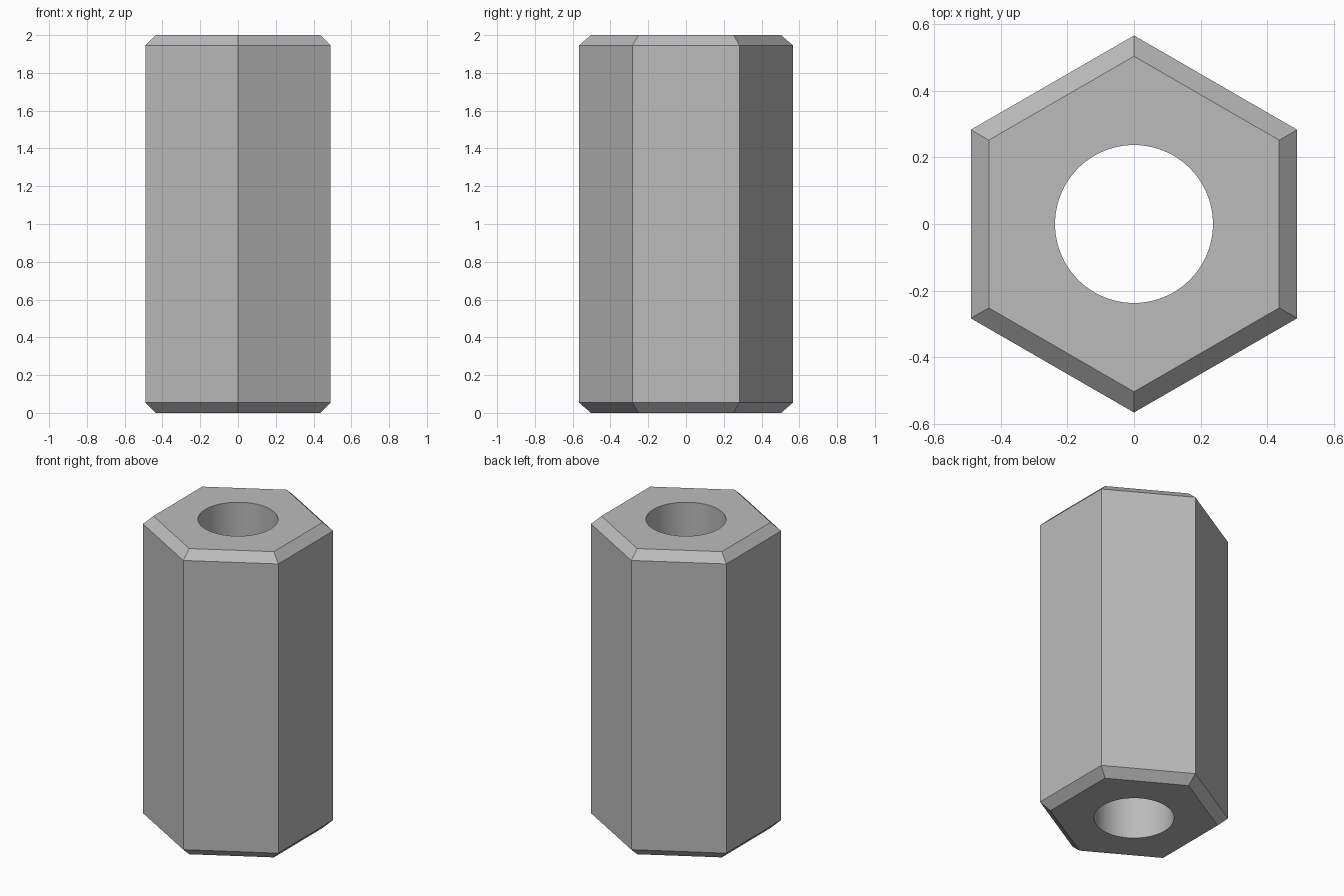
import bpy
import math

default_cube = bpy.data.objects.get("Cube")
if default_cube:
    bpy.data.objects.remove(default_cube, do_unlink=True)

HEIGHT = 2.0
APOTHEM = 0.49
CHAMFER = 0.054
BORE_RADIUS = 0.237

# Plain grey metal
grey = bpy.data.materials.new("grey_metal")
grey.use_nodes = True
colour = (0.5, 0.5, 0.5, 1.0)
grey.diffuse_color = colour
grey.node_tree.nodes["Principled BSDF"].inputs["Base Color"].default_value = colour


def hex_ring(apothem, z):
    """Hexagon with corners pointing to the front and back."""
    radius = apothem / math.cos(math.pi / 6)
    angles = [math.pi / 2 + i * math.pi / 3 for i in range(6)]
    return [(radius * math.cos(a), radius * math.sin(a), z) for a in angles]


# Hexagonal body with chamfered ends
profile = [(APOTHEM - CHAMFER, 0), (APOTHEM, CHAMFER),
           (APOTHEM, HEIGHT - CHAMFER), (APOTHEM - CHAMFER, HEIGHT)]
verts = [v for apothem, z in profile for v in hex_ring(apothem, z)]
faces = [tuple(reversed(range(6))), tuple(range(18, 24))]
for ring in range(3):
    for i in range(6):
        a, b = ring * 6 + i, ring * 6 + (i + 1) % 6
        faces.append((a, b, b + 6, a + 6))

mesh = bpy.data.meshes.new("hex_standoff")
mesh.from_pydata(verts, [], faces)
mesh.materials.append(grey)
body = bpy.data.objects.new("hex_standoff", mesh)
bpy.context.collection.objects.link(body)

# Round bore cut right through
bpy.ops.mesh.primitive_cylinder_add(vertices=96, radius=BORE_RADIUS,
                                    depth=HEIGHT * 1.2,
                                    location=(0, 0, HEIGHT / 2))
cutter = bpy.context.object
cutter.name = "bore_cutter"
cutter.hide_render = True
cutter.data.materials.append(grey)

bore = body.modifiers.new("bore", "BOOLEAN")
bore.operation = "DIFFERENCE"
bore.solver = "EXACT"
bore.object = cutter

bpy.ops.object.select_all(action="DESELECT")
body.select_set(True)
bpy.context.view_layer.objects.active = body
bpy.ops.object.modifier_apply(modifier=bore.name)
bpy.data.objects.remove(cutter, do_unlink=True)

# Smooth bore wall, crisp flats
bpy.ops.object.shade_smooth_by_angle(angle=math.radians(30))
